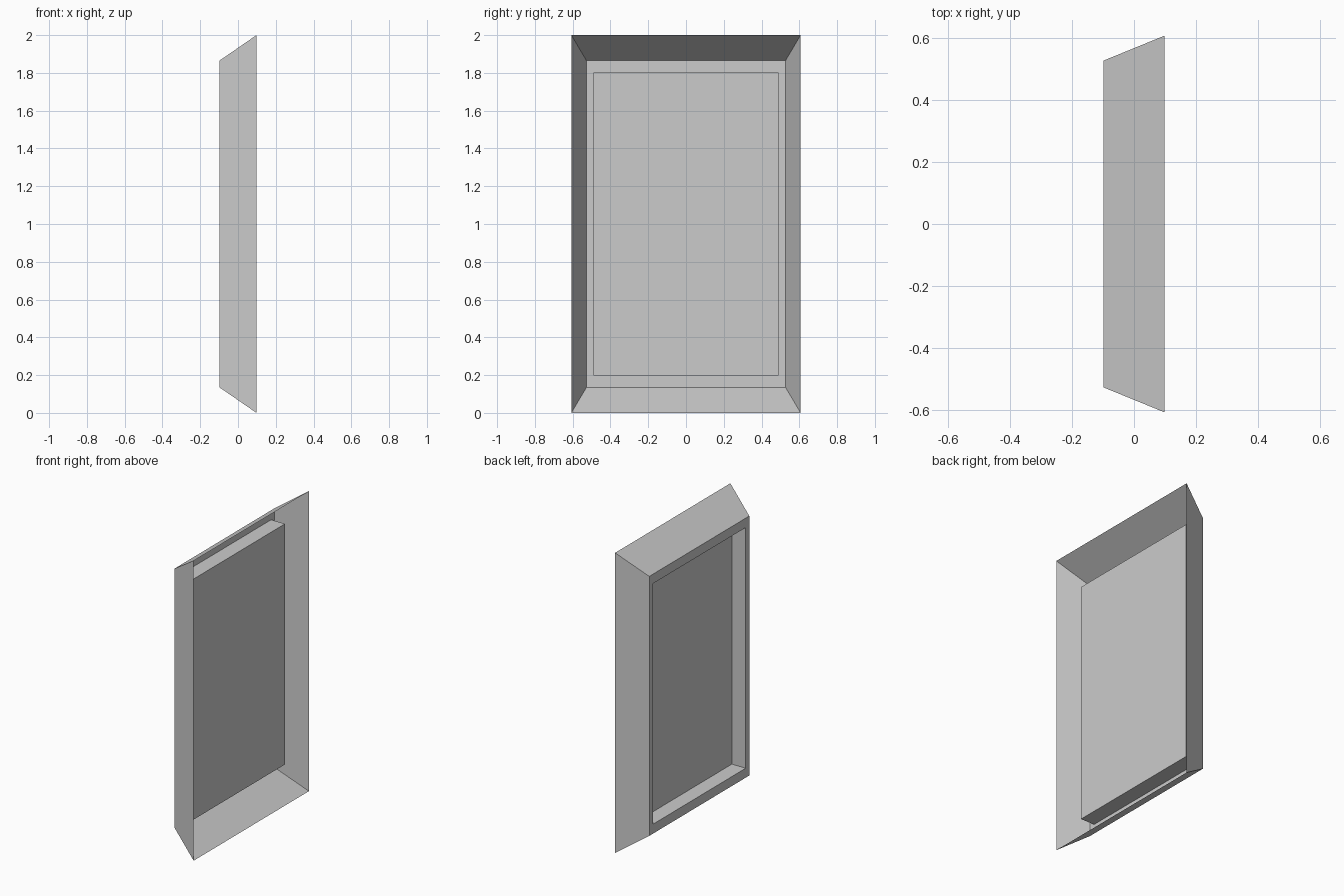
import bpy, bmesh

if "Cube" in bpy.data.objects:
    bpy.data.objects.remove(bpy.data.objects["Cube"])

ZC = 1.0  # centre height of the panel


def rect(bm, x, half_w, half_h):
    """Rectangular vertex loop in the YZ plane."""
    return [bm.verts.new((x, sy * half_w, ZC + sz * half_h))
            for sy, sz in ((-1, -1), (1, -1), (1, 1), (-1, 1))]


def sheet(name, sections, capped=False):
    """Thin surface bridged through successive rectangles."""
    bm = bmesh.new()
    loops = [rect(bm, *s) for s in sections]
    for a, b in zip(loops, loops[1:]):
        for i in range(4):
            j = (i + 1) % 4
            bm.faces.new((a[i], a[j], b[j], b[i]))
    if capped:
        bm.faces.new(loops[-1])
    mesh = bpy.data.meshes.new(name)
    bm.to_mesh(mesh)
    bm.free()
    obj = bpy.data.objects.new(name, mesh)
    bpy.context.collection.objects.link(obj)
    return obj


# Flared surround, narrow border, step and raised centre panel, one open shell
sheet("flared_panel", [
    (0.098, 0.607, 1.0),      # wide open rim
    (-0.098, 0.527, 0.865),   # narrow end of the flare
    (-0.098, 0.489, 0.802),   # inner edge of the flat border
    (0.004, 0.489, 0.802),    # centre panel, stepped forward
], capped=True)
